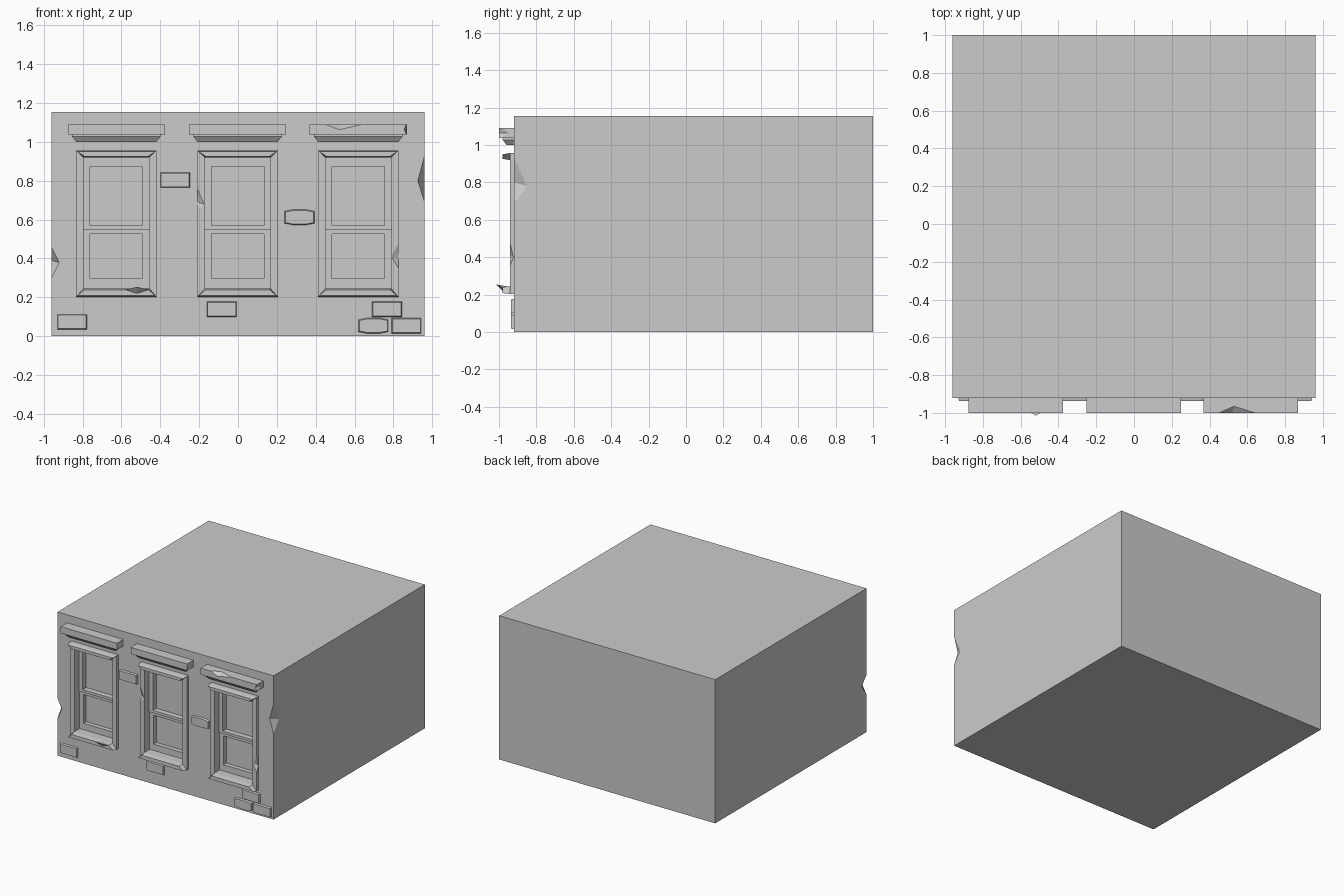
import bpy, bmesh
from mathutils import Vector

if "Cube" in bpy.data.objects:
    bpy.data.objects.remove(bpy.data.objects["Cube"])

WALL = -0.92            # y of the front wall face
CENTRES = (-0.626, -0.002, 0.619)


def make(name, bm):
    bmesh.ops.recalc_face_normals(bm, faces=bm.faces)
    me = bpy.data.meshes.new(name)
    bm.to_mesh(me)
    bm.free()
    ob = bpy.data.objects.new(name, me)
    bpy.context.collection.objects.link(ob)
    return ob


def add_loft(bm, rings):
    """Closed solid through rings of points."""
    vs = [[bm.verts.new(p) for p in r] for r in rings]
    n = len(vs[0])
    for a, b in zip(vs, vs[1:]):
        for i in range(n):
            bm.faces.new((a[i], a[(i + 1) % n], b[(i + 1) % n], b[i]))
    bm.faces.new(vs[0])
    bm.faces.new(vs[-1])


def rect(x0, x1, z0, z1, y, inset=0.0):
    return [(x0 + inset, y, z0 + inset), (x1 - inset, y, z0 + inset),
            (x1 - inset, y, z1 - inset), (x0 + inset, y, z1 - inset)]


def add_box(bm, x0, x1, y0, y1, z0, z1):
    add_loft(bm, [rect(x0, x1, z0, z1, y0), rect(x0, x1, z0, z1, y1)])


def cut(target, cutter):
    m = target.modifiers.new("cut", 'BOOLEAN')
    m.operation, m.solver, m.object = 'DIFFERENCE', 'EXACT', cutter
    bpy.context.view_layer.objects.active = target
    bpy.ops.object.modifier_apply(modifier=m.name)
    bpy.data.objects.remove(cutter, do_unlink=True)


def chip(target, a, b, c, d):
    """Break the edge a-b off, as deep as c and d on the adjoining faces."""
    a, b, c, d = map(Vector, (a, b, c, d))
    out = (a + b) / 2 + ((a + b) / 2 - (c + d) / 2) * 2
    bm = bmesh.new()
    for p in (a, b, c, d, out):
        bm.verts.new(p)
    bmesh.ops.convex_hull(bm, input=bm.verts)
    cut(target, make("chip_cutter", bm))


# Building block with window openings and broken corners
bm = bmesh.new()
add_box(bm, -0.96, 0.96, WALL, 1.0, 0, 1.155)
wall = make("building_block", bm)
bm = bmesh.new()
for cx in CENTRES:
    add_box(bm, cx - 0.17, cx + 0.17, -1.1, -0.84, 0.245, 0.92)
cut(wall, make("opening_cutter", bm))
chip(wall, (0.96, WALL, 0.93), (0.96, WALL, 0.69), (0.925, WALL, 0.80), (0.96, -0.85, 0.78))
chip(wall, (-0.96, WALL, 0.46), (-0.96, WALL, 0.30), (-0.92, WALL, 0.38), (-0.96, -0.86, 0.39))

frames, lintels = [], []
for i, cx in enumerate(CENTRES):
    # Mitred surround: low jambs, taller head and sill
    bm = bmesh.new()
    xo, xi, zb, zt, zib, zit = 0.207, 0.17, 0.203, 0.956, 0.245, 0.92
    for s in (-1, 1):
        def jamb(o, y):
            return [(cx + s * (xo - o), y, zb + o), (cx + s * (xi + o), y, zib + o),
                    (cx + s * (xi + o), y, zit - o), (cx + s * (xo - o), y, zt - o)]
        add_loft(bm, [jamb(0, WALL), jamb(0, -0.942)])
    for z_out, z_in, d in ((zt, zit, 1), (zb, zib, -1)):
        def rail(o, y):
            return [(cx - xo + o, y, z_out - d * o), (cx + xo - o, y, z_out - d * o),
                    (cx + xi - o, y, z_in + d * o), (cx - xi + o, y, z_in + d * o)]
        add_loft(bm, [rail(0, WALL), rail(0, -0.946), rail(0.006, -0.982)])
    frames.append(make("window_surround", bm))

    # Sashes: stiles and rails around two panes, lower sash set further back
    bm = bmesh.new()
    for z0, z1, p0, p1, y in ((0.55, 0.92, 0.57, 0.874, -0.885), (0.245, 0.55, 0.296, 0.527, -0.875)):
        for s in (-1, 1):
            xs = sorted((cx + s * 0.135, cx + s * 0.17))
            add_box(bm, *xs, y, -0.84, z0, z1)
        add_box(bm, cx - 0.135, cx + 0.135, y, -0.84, z0, p0)
        add_box(bm, cx - 0.135, cx + 0.135, y, -0.84, p1, z1)
    make("window_sash", bm)

    # Lintel slab on a tapered bed moulding
    bm = bmesh.new()
    end = 0.25
    add_box(bm, cx - end, cx + end, -1.0, WALL, 1.037, 1.09)
    lintels.append(make("lintel", bm))
    bm = bmesh.new()

    def bed(w, y, z):
        return [(cx - w, y, z), (cx + w, y, z), (cx + w, WALL, z), (cx - w, WALL, z)]
    add_loft(bm, [bed(0.206, -0.96, 1.0), bed(0.228, -0.98, 1.027), bed(0.228, -0.98, 1.037)])
    make("lintel_bed", bm)

# Weathering on trim
chip(lintels[2], (0.45, -1, 1.09), (0.64, -1, 1.09), (0.53, -0.965, 1.09), (0.52, -1, 1.063))
chip(lintels[2], (0.869, -1, 1.03), (0.869, -1, 1.10), (0.855, -1, 1.065), (0.869, -0.95, 1.065))
chip(frames[0], (-0.58, -0.982, 0.239), (-0.46, -0.982, 0.239), (-0.52, -0.982, 0.22), (-0.52, -0.95, 0.243))
chip(frames[1], (-0.209, -0.942, 0.76), (-0.209, -0.942, 0.65), (-0.175, -0.942, 0.68), (-0.209, -0.922, 0.69))
chip(frames[2], (0.826, -0.942, 0.48), (0.826, -0.942, 0.35), (0.79, -0.942, 0.41), (0.826, -0.922, 0.40))

# Exposed bricks; some have worn, rounded ends
BRICKS = ((-0.93, 0.035, 0), (-0.16, 0.10, 0), (0.62, 0.015, 1), (0.79, 0.015, 0),
          (0.69, 0.10, 0), (-0.40, 0.765, 0), (0.24, 0.573, 1))
for x, z, worn in BRICKS:
    bm = bmesh.new()
    k = 0.008 if worn else 0.0

    def brick(o, y):
        x0, x1, z0, z1 = x + o, x + 0.153 - o, z + o, z + 0.078 - o
        xm, xn = x0 + 0.04, x1 - 0.04
        return [(x0, y, z0 + k), (xm, y, z0), (xn, y, z0), (x1, y, z0 + k),
                (x1, y, z1 - k), (xn, y, z1), (xm, y, z1), (x0, y, z1 - k)]
    add_loft(bm, [brick(0, WALL), brick(0.004, -0.936)])
    make("exposed_brick", bm)
